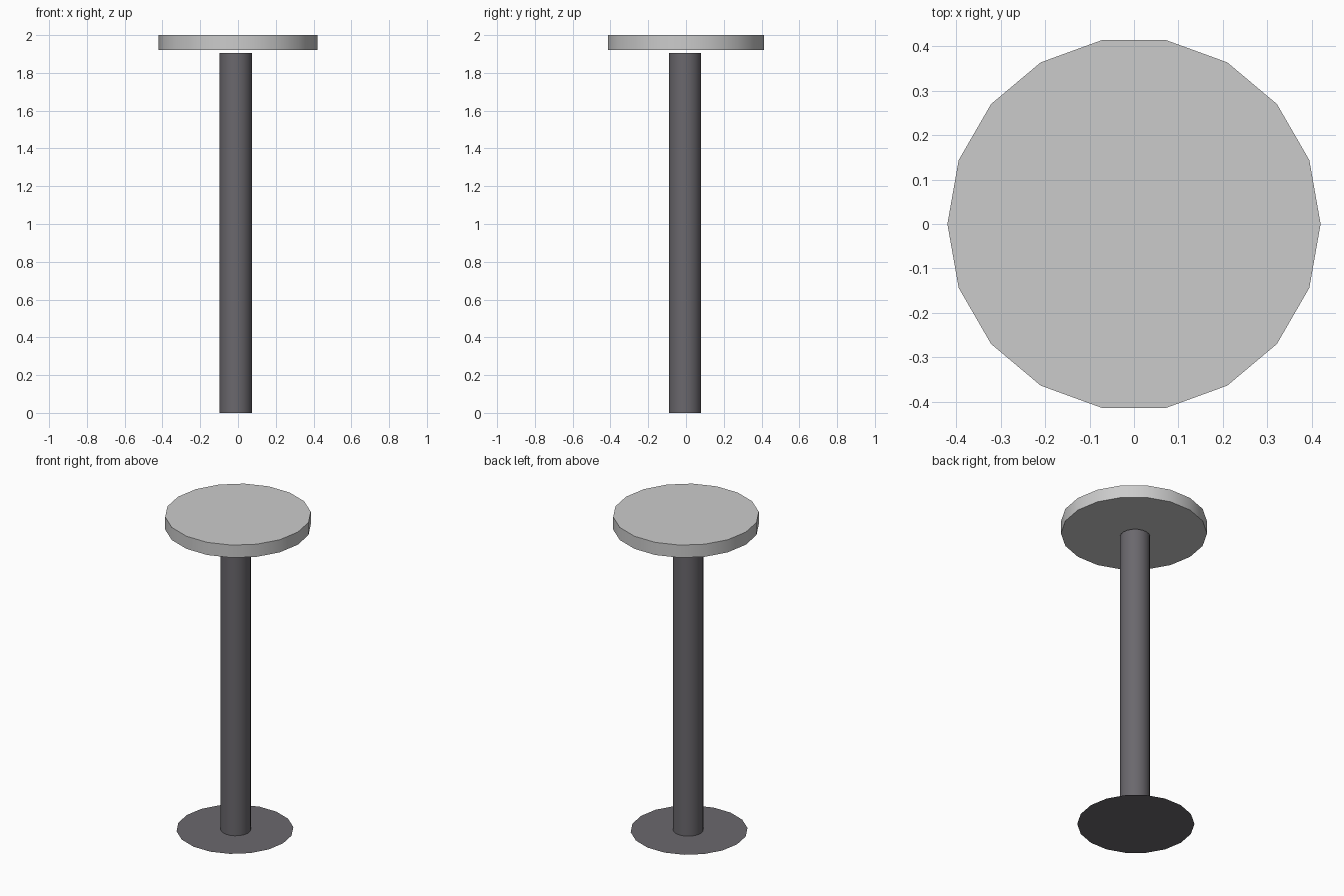
import bpy
import math

if "Cube" in bpy.data.objects:
    bpy.data.objects.remove(bpy.data.objects["Cube"])


def material(name, rgb):
    m = bpy.data.materials.new(name)
    m.diffuse_color = (*rgb, 1.0)
    m.use_nodes = True
    m.node_tree.nodes["Principled BSDF"].inputs["Base Color"].default_value = m.diffuse_color
    return m


def disc_part(name, radius, z0, z1, x, y, mat, sides=18):
    """Upright cylinder with a vertex on the +x axis."""
    bpy.ops.mesh.primitive_cylinder_add(
        vertices=sides, radius=radius, depth=z1 - z0,
        location=(x, y, (z0 + z1) / 2), rotation=(0, 0, math.pi / 2))
    ob = bpy.context.object
    ob.name = name
    ob.data.materials.append(mat)
    bpy.ops.object.shade_smooth_by_angle(angle=math.radians(40))
    return ob


light_grey = material("light grey top", (0.60, 0.60, 0.60))
dark_grey = material("dark grey metal", (0.145, 0.138, 0.153))

# Round table top, floating just above the post
disc_part("table_top", 0.42, 1.92, 2.0, 0, 0, light_grey)

# Post, slightly off centre
disc_part("post", 0.087, 0.0, 1.905, -0.012, -0.005, dark_grey)

# Paper-thin foot plate on the floor
bpy.ops.mesh.primitive_circle_add(
    vertices=18, radius=0.337, fill_type='NGON',
    location=(-0.018, -0.005, 0), rotation=(0, 0, math.pi / 2))
foot = bpy.context.object
foot.name = "foot_plate"
foot.data.materials.append(dark_grey)
